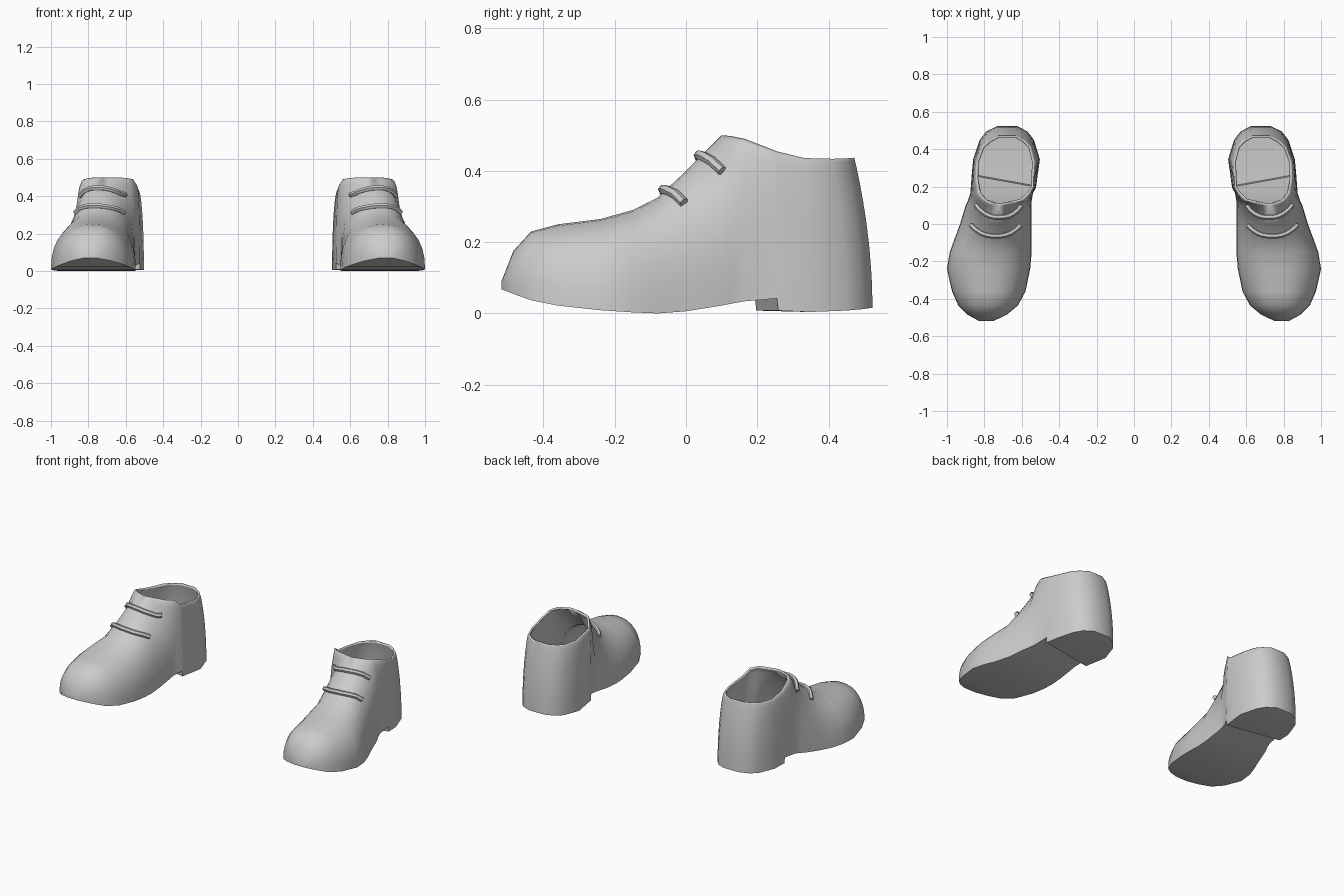
import bpy, bmesh, math
from mathutils import Vector
from mathutils.bvhtree import BVHTree

cube = bpy.data.objects.get("Cube")
if cube:
    bpy.data.objects.remove(cube)

grey = bpy.data.materials.new("plain_grey")
grey.use_nodes = True
color = (0.6, 0.6, 0.6, 1)
grey.diffuse_color = color
grey.node_tree.nodes["Principled BSDF"].inputs["Base Color"].default_value = color

# Stations toe to heel: y, outer x, inner x, bottom z, top z, rim outer x, rim inner x
CLOSED = [
    (-0.518, 0.83, 0.75, 0.068, 0.09),
    (-0.485, 0.89, 0.68, 0.055, 0.175),
    (-0.435, 0.94, 0.62, 0.037, 0.23),
    (-0.36, 0.973, 0.58, 0.022, 0.25),
    (-0.24, 1.0, 0.555, 0.009, 0.265),
    (-0.15, 0.985, 0.547, 0.003, 0.29),
    (-0.08, 0.96, 0.547, 0.0, 0.325),
    (0.0, 0.93, 0.547, 0.006, 0.4),
    (0.1, 0.9, 0.547, 0.022, 0.5),
]
OPEN = [
    (0.125, 0.888, 0.547, 0.027, 0.498, 0.79, 0.6),
    (0.165, 0.875, 0.54, 0.034, 0.49, 0.825, 0.56),
    (0.225, 0.868, 0.525, 0.042, 0.457, 0.842, 0.54),
    (0.229, 0.868, 0.524, 0.008, 0.455, 0.842, 0.54),
    (0.345, 0.86, 0.503, 0.004, 0.436, 0.84, 0.535),
    (0.45, 0.825, 0.535, 0.008, 0.434, 0.81, 0.555),
    (0.495, 0.79, 0.57, 0.012, 0.435, 0.775, 0.585),
    (0.524, 0.73, 0.625, 0.016, 0.437, 0.725, 0.632),
]
STEPS = 8


def half_section(y, wall, rim, low, high, power):
    """Points of one wall, from the sole edge up to the rim or ridge."""
    pts = []
    for k in range(STEPS + 1):
        a = k / STEPS * math.pi / 2
        x = rim + (wall - rim) * max(math.cos(a), 0) ** (2 / power)
        z = low + (high - low) * math.sin(a) ** (2 / power)
        lean = 0.27 * z * z * min(max((y - 0.3) / 0.2, 0), 1)
        skew = 0.18 * (x - 0.7) if 0.2 < y < 0.25 else 0
        pts.append((x, y - lean + skew, z))
    return pts


def build_shell():
    bm = bmesh.new()
    outer, inner = [], []
    for s in CLOSED + OPEN:
        y, xo, xi, low, high = s[:5]
        ridge = (xo + xi) / 2
        ro, ri = s[5:] if len(s) > 5 else (ridge, ridge)
        power = 2.3 if y < -0.1 else 2.1
        for side, wall, rim in ((outer, xo, ro), (inner, xi, ri)):
            side.append([bm.verts.new(p) for p in half_section(y, wall, rim, low, high, power)])
    # Walls and sole
    for i in range(len(outer) - 1):
        for side in (outer, inner):
            for k in range(STEPS):
                bm.faces.new((side[i][k], side[i + 1][k], side[i + 1][k + 1], side[i][k + 1]))
        bm.faces.new((outer[i][0], inner[i][0], inner[i + 1][0], outer[i + 1][0]))
    # Toe tip and back of the heel
    for k in range(STEPS):
        for end in (0, -1):
            bm.faces.new((outer[end][k], outer[end][k + 1], inner[end][k + 1], inner[end][k]))
    bmesh.ops.remove_doubles(bm, verts=bm.verts, dist=0.0005)
    bmesh.ops.recalc_face_normals(bm, faces=bm.faces)
    # The sole must face down
    bm.normal_update()
    sole = max(bm.faces, key=lambda f: abs(f.normal.z) * f.calc_area() * (f.calc_center_median().z < 0.03))
    if sole.normal.z > 0:
        bmesh.ops.reverse_faces(bm, faces=bm.faces)
    return bm


def finish(obj, angle):
    obj.data.materials.append(grey)
    mirror = obj.modifiers.new("pair", "MIRROR")
    mirror.use_mirror_merge = False
    bpy.ops.object.select_all(action="DESELECT")
    obj.select_set(True)
    bpy.context.view_layer.objects.active = obj
    if obj.type == "MESH":
        bpy.ops.object.shade_smooth_by_angle(angle=math.radians(angle))


# Shoe body with a thin wall around the opening
bm = build_shell()
tree = BVHTree.FromBMesh(bm)
mesh = bpy.data.meshes.new("shoe_body")
bm.to_mesh(mesh)
bm.free()
shoe = bpy.data.objects.new("shoe_body", mesh)
bpy.context.collection.objects.link(shoe)
wall = shoe.modifiers.new("thickness", "SOLIDIFY")
wall.thickness = 0.012
wall.offset = -1
finish(shoe, 45)


# Laces lying across the instep
def lace(name, x0, x1, y_mid, y_end):
    curve = bpy.data.curves.new(name, "CURVE")
    curve.dimensions = "3D"
    curve.bevel_depth = 0.014
    curve.bevel_resolution = 1
    curve.use_fill_caps = True
    spline = curve.splines.new("POLY")
    count = 11
    spline.points.add(count - 1)
    for i, p in enumerate(spline.points):
        t = i / (count - 1) * 2 - 1
        x = (x0 + x1) / 2 + (x1 - x0) / 2 * t
        y = y_mid + (y_end - y_mid) * abs(t) ** 2.5
        hit, normal = tree.ray_cast(Vector((x, y, 1)), Vector((0, 0, -1)))[:2]
        if normal.z < 0:
            normal = -normal
        p.co = (*(hit + normal * 0.007), 1)
    obj = bpy.data.objects.new(name, curve)
    bpy.context.collection.objects.link(obj)
    bpy.ops.object.select_all(action="DESELECT")
    obj.select_set(True)
    bpy.context.view_layer.objects.active = obj
    bpy.ops.object.convert(target="MESH")
    finish(bpy.context.view_layer.objects.active, 50)


lace("upper_lace", 0.605, 0.84, 0.04, 0.105)
lace("lower_lace", 0.615, 0.865, -0.06, -0.005)
